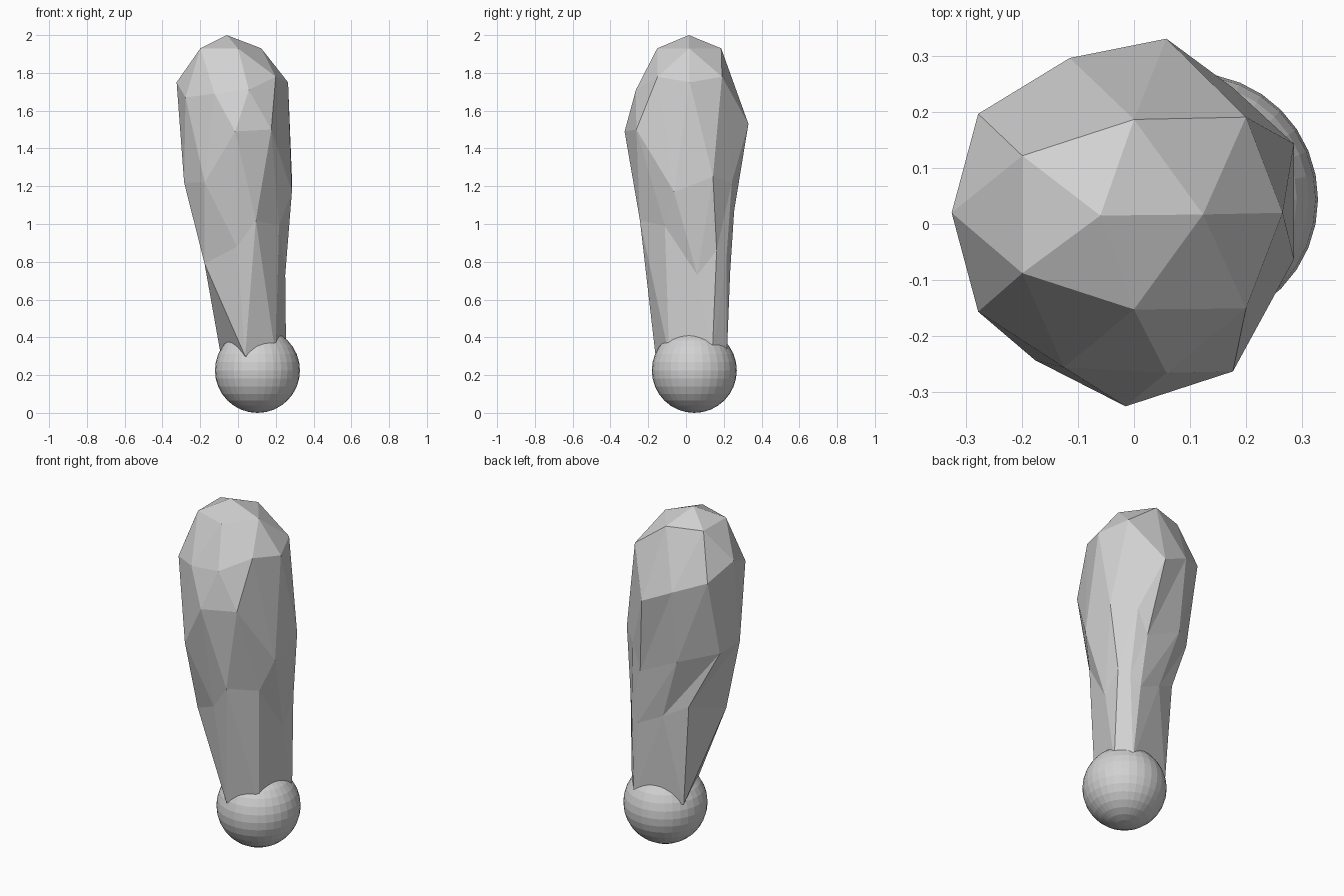
import bpy
import bmesh
import math
from mathutils import Vector

default_cube = bpy.data.objects.get("Cube")
if default_cube:
    bpy.data.objects.remove(default_cube, do_unlink=True)


def make_material(name, colour):
    material = bpy.data.materials.new(name)
    material.use_nodes = True
    material.diffuse_color = colour
    material.node_tree.nodes["Principled BSDF"].inputs["Base Color"].default_value = colour
    return material


def add_object(name, bm, material):
    mesh = bpy.data.meshes.new(name)
    bmesh.ops.recalc_face_normals(bm, faces=bm.faces)
    bm.to_mesh(mesh)
    bm.free()
    mesh.materials.append(material)
    obj = bpy.data.objects.new(name, mesh)
    bpy.context.collection.objects.link(obj)
    return obj


grey = make_material("plain grey", (0.64, 0.64, 0.64, 1))

# Rings of the club, top to bottom: unit height -> name, centre x, centre y, radius, height
RINGS = {
    1.0: ("tip", -0.06, 0.015, 0, 2.0),
    0.85: ("crown", -0.055, 0.017, 0.178, 1.93),
    0.53: ("shoulder", -0.035, 0.02, 0.29, 1.75),
    0.45: ("brow", -0.035, 0.02, 0.30, 1.71),
    0.0: ("belly", 0, 0, 0.30, 1.22),
    -0.45: ("waist", 0.035, 0.01, 0.225, 0.86),
    -0.53: ("neck", 0.035, 0.01, 0.225, 0.82),
    -0.85: ("grip", 0.085, 0.03, 0.185, 0.3),
    -1.0: ("end", 0.1, 0.04, 0, 0.25),
}

# Hand-carved unevenness: ring -> angle -> offset
CARVING = {
    "shoulder": {36: (0, 0, 0.03), 108: (0.01, 0, -0.14),
                 252: (0, 0, -0.06), 324: (0, 0, 0.03)},
    "brow": {0: (0, 0, 0.04), 72: (0, 0.025, -0.18),
             144: (0, 0, -0.04), 216: (0, 0, -0.04)},
    "belly": {18: (0, 0.05, 0.03), 90: (0.12, -0.045, -0.15),
              126: (0.065, 0, -0.04), 270: (-0.015, -0.025, 0.27),
              306: (0, -0.02, 0.28), 342: (0, 0.03, -0.05)},
    "waist": {36: (0.03, 0.02, 0), 108: (0.185, 0.01, -0.11),
              180: (0.06, 0.15, 0.03), 252: (0.03, -0.015, 0.02),
              324: (0, 0.01, 0.13)},
    "neck": {0: (-0.01, 0.05, -0.09), 72: (0.1, -0.01, 0),
             144: (0.15, 0.07, 0), 216: (-0.03, 0, -0.03),
             288: (-0.01, -0.04, 0.2)},
    "grip": {36: (0.02, 0, 0), 108: (0.16, 0.01, 0), 180: (0.01, 0.12, 0),
             252: (0.01, -0.015, 0), 324: (-0.035, -0.01, 0)},
}

# Club body: a coarse faceted ball drawn out ring by ring into a leaning, twisted shape
club = bmesh.new()
bmesh.ops.create_icosphere(club, subdivisions=2, radius=1)
for vert in club.verts:
    level = min(RINGS, key=lambda height: abs(height - vert.co.z))
    name, x, y, radius, height = RINGS[level]
    angle = math.atan2(vert.co.y, vert.co.x)
    degrees = round(math.degrees(angle)) % 360
    offset = CARVING.get(name, {}).get(degrees, (0, 0, 0))
    vert.co = Vector((x + radius * math.cos(angle),
                      y + radius * math.sin(angle),
                      height)) + Vector(offset)
add_object("club_body", club, grey)

# Round pommel at the foot of the handle
pommel = bmesh.new()
bmesh.ops.create_uvsphere(pommel, u_segments=32, v_segments=16, radius=0.225)
bmesh.ops.translate(pommel, verts=pommel.verts, vec=(0.103, 0.044, 0.225))
add_object("pommel", pommel, grey)
